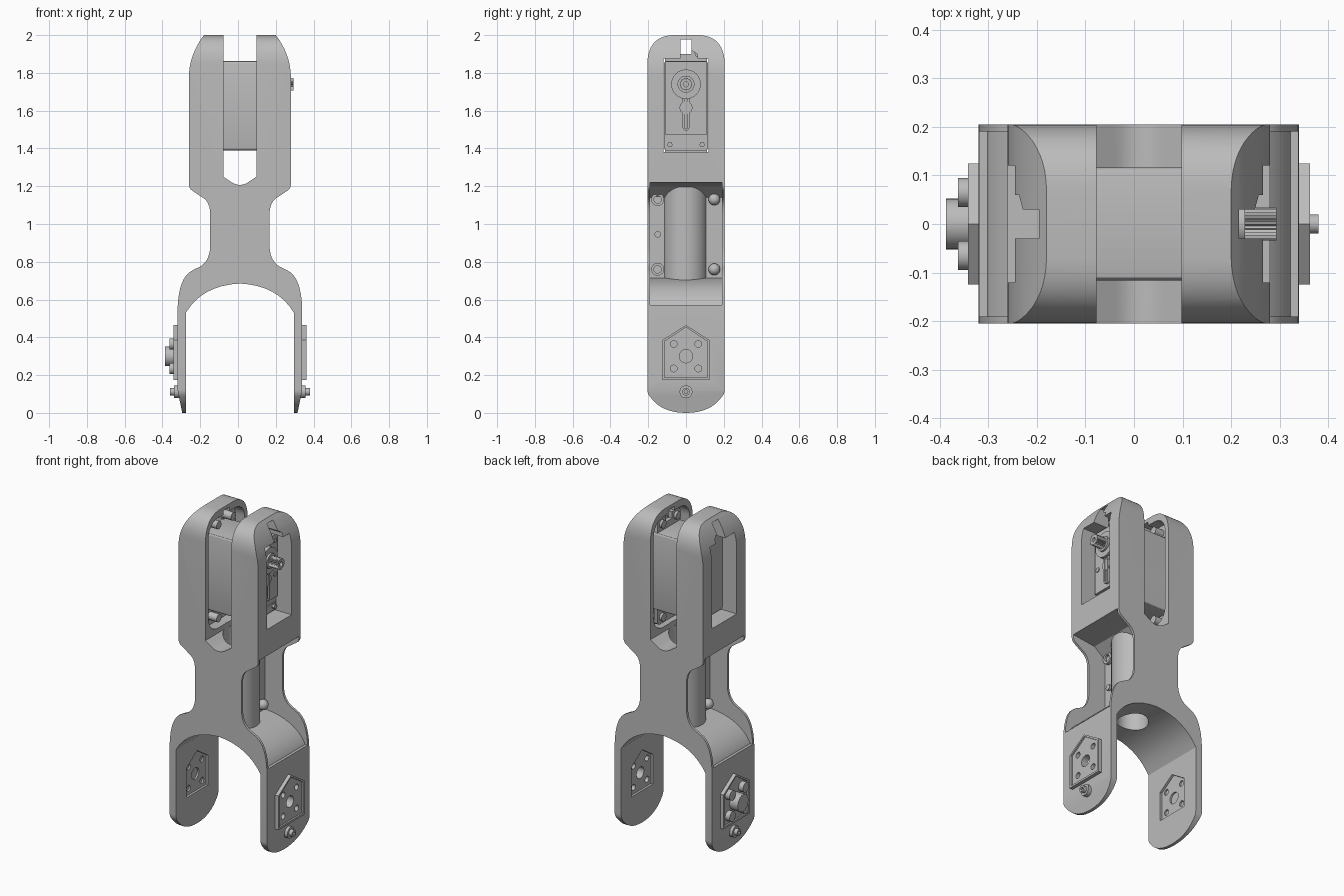
import bpy, bmesh, math
from mathutils import Vector

if "Cube" in bpy.data.objects:
    bpy.data.objects.remove(bpy.data.objects["Cube"])

CX = 0.01  # mid plane of the bracket
grey = bpy.data.materials.new("grey plastic")
grey.use_nodes = True
grey.diffuse_color = (0.5, 0.5, 0.5, 1)
grey.node_tree.nodes["Principled BSDF"].inputs["Base Color"].default_value = (0.5, 0.5, 0.5, 1)


def prism(name, pts, axis, lo, hi):
    """Extrude a closed profile along x (pts are y,z) or y (pts are x,z) or z (pts are x,y)."""
    place = {"x": lambda a, b, c: (c, a, b), "y": lambda a, b, c: (a, c, b),
             "z": lambda a, b, c: (a, b, c)}[axis]
    bm = bmesh.new()
    face = bm.faces.new([bm.verts.new(place(a, b, lo)) for a, b in pts])
    new = bmesh.ops.extrude_face_region(bm, geom=[face])["geom"]
    shift = Vector(place(0, 0, hi - lo))
    bmesh.ops.translate(bm, vec=shift, verts=[g for g in new if isinstance(g, bmesh.types.BMVert)])
    bmesh.ops.recalc_face_normals(bm, faces=bm.faces)
    mesh = bpy.data.meshes.new(name)
    bm.to_mesh(mesh)
    bm.free()
    mesh.materials.append(grey)
    ob = bpy.data.objects.new(name, mesh)
    bpy.context.scene.collection.objects.link(ob)
    return ob


def circle(a, b, r, n=32):
    return [(a + r * math.cos(math.tau * i / n), b + r * math.sin(math.tau * i / n)) for i in range(n)]


def rect(a, b, c, d):
    return [(a, b), (c, b), (c, d), (a, d)]


def rounded(a, b, c, d, r, n=6):
    pts = []
    for k, (u, v) in enumerate([(c - r, d - r), (a + r, d - r), (a + r, b + r), (c - r, b + r)]):
        for i in range(n + 1):
            t = math.pi / 2 * (k + i / n)
            pts.append((u + r * math.cos(t), v + r * math.sin(t)))
    return pts


def curve(p0, p1, p2, n=8):
    """Quadratic curve from p0 to p2, pulled towards p1."""
    return [tuple((1 - t) ** 2 * a + 2 * t * (1 - t) * b + t * t * c for a, b, c in zip(p0, p1, p2))
            for t in [i / n for i in range(n + 1)]]


def boolean(ob, tool, op="DIFFERENCE"):
    mod = ob.modifiers.new("cut", "BOOLEAN")
    mod.operation, mod.solver, mod.object = op, "EXACT", tool
    bpy.context.view_layer.update()
    done = bpy.data.meshes.new_from_object(ob.evaluated_get(bpy.context.evaluated_depsgraph_get()))
    ob.modifiers.clear()
    ob.data = done
    bpy.data.objects.remove(tool)


def side(s, d):
    return CX + s * d


def both(fn):
    for s in (1, -1):
        fn(s)


# Main frame: front profile crossed with the rounded side outline
half = (curve((0, 0.685), (0.2, 0.675), (0.286, 0.53)) + [(0.286, 0), (0.305, 0), (0.33, 0.12)]
        + curve((0.33, 0.55), (0.325, 0.72), (0.25, 0.755)) + curve((0.235, 0.763), (0.157, 0.79), (0.157, 0.89))
        + curve((0.157, 1.05), (0.157, 1.11), (0.19, 1.135), 5) + curve((0.25, 1.175), (0.27, 1.188), (0.27, 1.21), 4)
        + curve((0.27, 1.78), (0.268, 1.9), (0.19, 2))
        + [(0.0875, 2), (0.0875, 1.25)] + curve((0.05, 1.225), (0.025, 1.207), (0, 1.207), 4))
outline = [(CX + d, z) for d, z in half] + [(CX - d, z) for d, z in reversed(half[1:-1])]
frame = prism("frame", outline, "y", -0.205, 0.205)
flank = curve((0, 0), (0.13, 0), (0.19, 0.085)) + curve((0.195, 0.092), (0.205, 0.105), (0.205, 0.125), 3) \
    + curve((0.205, 1.85), (0.2, 1.995), (0.07, 2), 12)
flank += [(-y, z) for y, z in reversed(flank[1:])]
boolean(frame, prism("flank_cutter", flank, "x", -1, 1), "INTERSECT")


# Waist recesses, open to each side between thin front and back walls
def waist(s):
    shape = [(0.04, 1.14), (0.117, 1.2), (0.27, 1.22), (0.5, 1.22), (0.5, 0.57), (0.312, 0.57)] \
        + curve((0.308, 0.58), (0.24, 0.7), (0.04, 0.715))
    boolean(frame, prism("waist_cutter", [(side(s, d), z) for d, z in shape], "y", -0.19, 0.19))


both(waist)

# Cable tube through the waist
boolean(frame, prism("tube", circle(CX, -0.003, 0.117, 48), "z", 0.69, 1.197), "UNION")
boolean(frame, prism("tube_bore", circle(CX, -0.003, 0.09, 48), "z", 0.5, 1.35))


# Servo bay: inner cavity, outer window and notch in each arm
def bay(s):
    def cut(pts, d0, d1):
        boolean(frame, prism("bay_cutter", pts, "x", *sorted((side(s, d0), side(s, d1)))))
    cut(rounded(-0.175, 1.28, 0.175, 1.955, 0.09), 0.05, 0.15)
    cut(rect(-0.12, 1.38, 0.12, 1.875), 0.1, 0.5)
    cut([(-0.03, 1.8), (0.06, 1.8), (0.06, 1.9), (0.03, 1.92), (0.03, 1.978), (-0.03, 1.978)], 0, 0.5)


both(bay)


# Horn mounts on the fork ends
def pentagon(m):
    return [(-0.125 + m, 0.175 + m), (0.125 - m, 0.175 + m), (0.125 - m, 0.385 - m / 2),
            (0, 0.465 - m), (-0.125 + m, 0.385 - m / 2)]


HOLES = [(y, z) for y in (-0.065, 0.065) for z in (0.235, 0.365)]


def mount(s):
    def span(d0, d1):
        return sorted((side(s, d0), side(s, d1)))
    boolean(frame, prism("mount_pad", pentagon(0), "x", *span(0.31, 0.352)), "UNION")
    boolean(frame, prism("pad_recess", pentagon(0.012), "x", *span(0.342, 0.4)))
    boolean(frame, prism("inner_recess", pentagon(0.02), "x", *span(0.2, 0.3)))
    for y, z in HOLES:
        boolean(frame, prism("hole", circle(y, z, 0.018, 16), "x", *span(0.25, 0.4)))
    boolean(frame, prism("hub_hole", circle(0, 0.3, 0.035), "x", *span(0.25, 0.4)))


both(mount)
parts = [frame]


def rod(name, y, z, r, x0, x1, n=24):
    ob = prism(name, circle(y, z, r, n), "x", *sorted((x0, x1)))
    parts.append(ob)
    return ob


def block(name, pts, x0, x1):
    ob = prism(name, pts, "x", *sorted((x0, x1)))
    parts.append(ob)
    return ob


def ball(name, x, y, z, r):
    bpy.ops.mesh.primitive_uv_sphere_add(segments=20, ring_count=12, radius=r, location=(x, y, z))
    ob = bpy.context.object
    ob.name = name
    ob.data.materials.append(grey)
    parts.append(ob)


# Fork end pins, waist bolts and servo flange screws on both sides
def fasteners(s):
    tag = "left" if s > 0 else "right"
    rod(tag + "_pin_base", 0, 0.112, 0.034, side(s, 0.29), side(s, 0.348))
    pin = rod(tag + "_pin_tip", 0, 0.112, 0.02, side(s, 0.34), side(s, 0.37))
    boolean(pin, prism("socket", circle(0, 0.112, 0.01, 6), "x", *sorted((side(s, 0.355), side(s, 0.5)))))
    for z in (0.76, 1.13):
        ball(tag + "_bolt_head", side(s, 0.055), 0.15 * s, z, 0.031)
        ring = rod(tag + "_bolt_collar", -0.15 * s, z, 0.034, side(s, 0.03), side(s, 0.06))
        boolean(ring, prism("socket", circle(-0.15 * s, z, 0.02, 16), "x", *sorted((side(s, 0.048), side(s, 0.2)))))
    rod(tag + "_dowel", -0.15 * s, 0.945, 0.017, side(s, 0.03), side(s, 0.055))
    for y in (-0.07, 0.07):
        for z in (1.335, 1.905):
            rod(tag + "_flange_screw", y, z, 0.024, side(s, 0.09), side(s, 0.16), 16)


both(fasteners)

# Drive hub and its four screws on the right fork
rod("drive_hub", 0, 0.3, 0.052, -0.3, -0.387, 32)
for hy, hz in HOLES:
    rod("hub_screw", hy, hz, 0.03, -0.3, -0.362)

# Servo body with mounting flange
block("servo_body", rounded(-0.116, 1.39, 0.116, 1.862, 0.012, 3), -0.165, 0.175)
flange = block("servo_flange", rounded(-0.11, 1.295, 0.11, 1.94, 0.02, 3), 0.115, 0.14)
boolean(flange, prism("flange_notch", rect(-0.03, 1.9, 0.03, 2), "x", 0, 1))
plate = block("servo_face", rect(-0.112, 1.475, 0.112, 1.86), 0.17, 0.19)
block("servo_foot", rect(-0.112, 1.392, 0.112, 1.44), 0.17, 0.18)
for fy in (-0.085, 0.085):
    for fz in (1.42, 1.62, 1.825):
        rod("servo_case_screw", fy, fz, 0.015, 0.17, 0.195, 6)

# Servo gear boss, tongue and output shaft
rod("gear_boss", 0, 1.74, 0.078, 0.18, 0.215, 32)
rod("gear_collar", 0, 1.74, 0.045, 0.2, 0.228)
tongue = block("gear_tongue", rounded(-0.018, 1.495, 0.018, 1.72, 0.017), 0.18, 0.206)
boolean(tongue, prism("tongue_groove", rounded(-0.009, 1.505, 0.009, 1.7, 0.008), "x", 0.198, 0.3))
rod("idler_boss", 0, 1.615, 0.034, 0.18, 0.203)
teeth = [(r * math.cos(math.tau * i / 48), 1.74 + r * math.sin(math.tau * i / 48))
         for i, r in enumerate([0.034, 0.029] * 24)]
shaft = block("output_shaft", teeth, 0.22, 0.293)
boolean(shaft, prism("shaft_bore", circle(0, 1.74, 0.014, 16), "x", 0.25, 0.4))

# Smooth curved faces, keep hard edges
bpy.ops.object.select_all(action="DESELECT")
for part in parts:
    part.select_set(True)
bpy.context.view_layer.objects.active = frame
bpy.ops.object.shade_smooth_by_angle(angle=math.radians(30))
